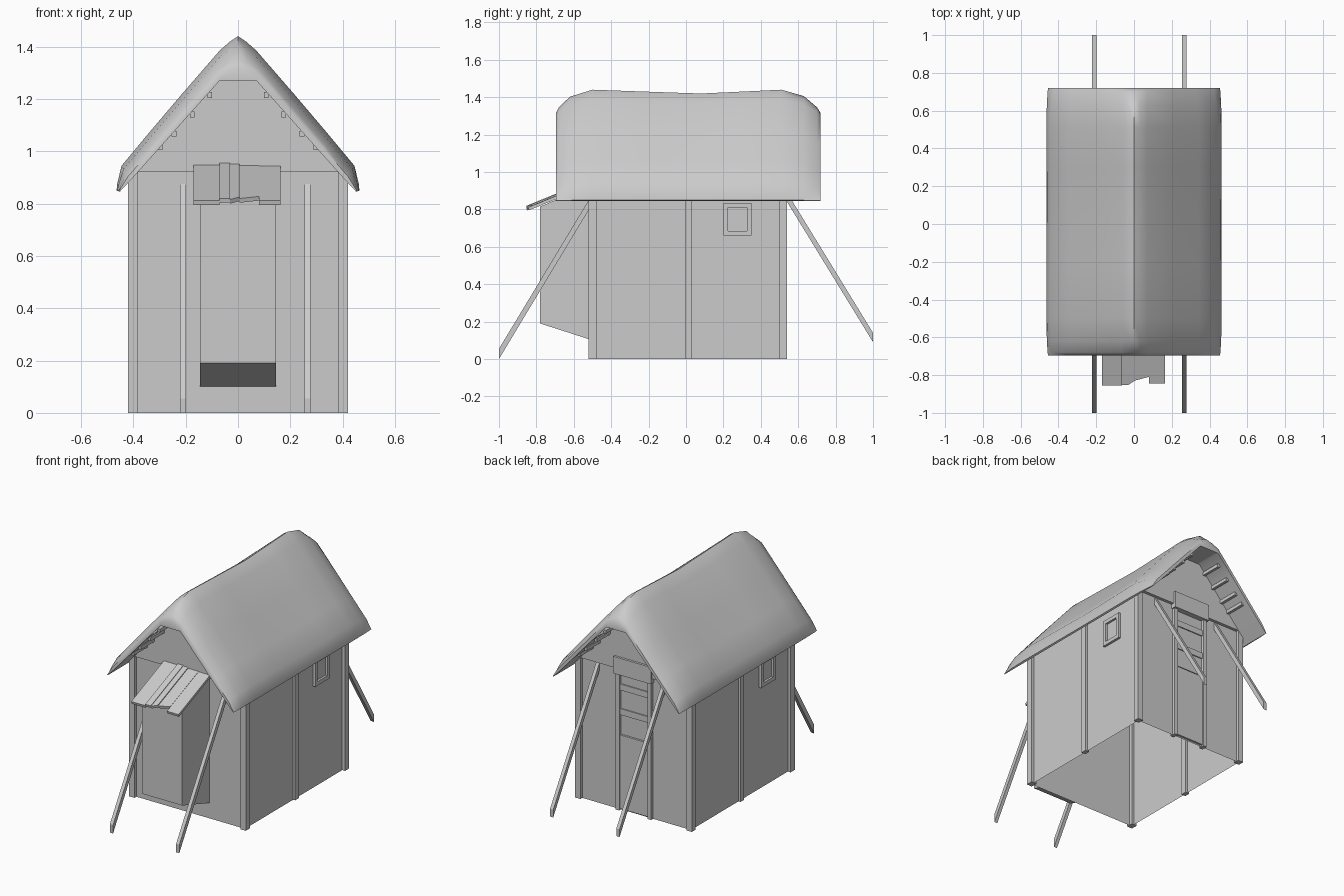
import bpy, bmesh
from mathutils import Vector

if "Cube" in bpy.data.objects:
    bpy.data.objects.remove(bpy.data.objects["Cube"])


def make(name, verts, faces):
    me = bpy.data.meshes.new(name)
    bm = bmesh.new()
    vs = [bm.verts.new(v) for v in verts]
    for f in faces:
        bm.faces.new([vs[i] for i in f])
    bmesh.ops.recalc_face_normals(bm, faces=bm.faces)
    bm.to_mesh(me)
    bm.free()
    ob = bpy.data.objects.new(name, me)
    bpy.context.collection.objects.link(ob)
    return ob


def prism(name, poly, offset):
    """Extrude a closed 3D polygon along an offset vector."""
    n, off = len(poly), Vector(offset)
    verts = [Vector(p) for p in poly] + [Vector(p) + off for p in poly]
    faces = [list(range(n)), list(range(n, 2 * n))]
    faces += [[i, (i + 1) % n, n + (i + 1) % n, n + i] for i in range(n)]
    return make(name, verts, faces)


def box(name, x0, x1, y0, y1, z0, z1):
    return prism(name, [(x0, y0, z0), (x1, y0, z0), (x1, y1, z0), (x0, y1, z0)],
                 (0, 0, z1 - z0))


# Wall shell, open at the bottom and top
base = [(-.4, -.5), (.4, -.5), (.4, .52), (-.4, .52)]
make("walls", [(x, y, z) for z in (0, .92) for x, y in base],
     [[i, (i + 1) % 4, 4 + (i + 1) % 4, 4 + i] for i in range(4)])

# Gables overhang the walls slightly
for name, y in (("front_gable", -.52), ("back_gable", .515)):
    prism(name, [(-.42, y, .92), (.42, y, .92), (.08, y, 1.29), (-.08, y, 1.29)],
          (0, .025, 0))

# Corner and middle posts
for s, side in ((-1, "left"), (1, "right")):
    xa, xb = sorted((s * .382, s * .42))
    box(side + "_front_post", xa, xb, -.52, -.475, 0, .92)
    box(side + "_back_post", xa, xb, .5, .54, 0, .92)
    xa, xb = sorted((s * .385, s * .415))
    box(side + "_middle_post", xa, xb, -.005, .032, 0, .9)

# Thatched roof: half profile of paired underside and outer points
inner = [(0, 1.27), (.035, 1.27), (.07, 1.27), (.2, 1.125), (.32, .99),
         (.41, .89), (.44, .858), (.452, .845)]
outer = [(0, 1.44), (.03, 1.42), (.07, 1.385), (.215, 1.218), (.345, 1.065),
         (.445, .945), (.462, .875), (.464, .85)]
stations = [(-.695, .27), (-.68, .45), (-.62, .78), (-.5, 1), (-.22, .94), (.08, .88),
            (.3, .94), (.51, 1), (.63, .8), (.7, .45), (.72, .27)]


def mirrored(pts):
    return [(-x, z) for x, z in pts[:0:-1]] + pts


lo, hi = mirrored(inner), mirrored(outer)
verts = []
for y, k in stations:
    verts += [(x, y, z) for x, z in lo]
    verts += [(a + (c - a) * k, y, b + (d - b) * k)
              for (a, b), (c, d) in reversed(list(zip(lo, hi)))]
m, n = len(lo), 2 * len(lo)
faces = [[r * n + i, r * n + (i + 1) % n, (r + 1) * n + (i + 1) % n, (r + 1) * n + i]
         for r in range(len(stations) - 1) for i in range(n)]
for r in (0, len(stations) - 1):
    faces += [[r * n + i, r * n + i + 1, r * n + n - 2 - i, r * n + n - 1 - i]
              for i in range(m - 1)]
roof = make("roof", verts, faces)
bpy.context.view_layer.objects.active = roof
roof.select_set(True)
bpy.ops.object.shade_smooth_by_angle(angle=.9)

# Roof battens poking out under the eaves at both gables
for i, (x, z) in enumerate([(.108, 1.212), (.175, 1.138), (.245, 1.064), (.297, 1.012)]):
    for s in (-1, 1):
        box(f"batten_{i}", s * x - .009, s * x + .009, -.66, .68, z - .008, z + .014)

# Slanting support beams, cut upright at the foot
for x, side in ((-.222, "left"), (.255, "right")):
    prism(side + "_front_brace", [(x, -1, 0), (x, -1, .055), (x, -.505, .875),
                                  (x, -.505, .822)], (.023, 0, 0))
    prism(side + "_back_brace", [(x, 1, .09), (x, 1, .14), (x, .525, .915),
                                 (x, .525, .865)], (.023, 0, 0))

# Front bay with slanted underside
prism("front_bay", [(-.145, -.78, .19), (-.145, -.78, .815), (-.145, -.5, .935),
                    (-.145, -.5, .1)], (.29, 0, 0))

# Uneven planks over the bay: x0, x1, front y at x0, front y at x1, lift
planks = [(-.17, -.07, -.85, -.85, .0), (-.07, -.03, -.85, -.848, .008),
          (-.03, .005, -.848, -.825, .004), (.005, .08, -.825, -.805, -.002),
          (.08, .163, -.84, -.84, -.004)]


def slope(y, lift):
    return .795 + (y + .85) * .41 + lift


for i, (x0, x1, ya, yb, d) in enumerate(planks):
    prism(f"bay_plank_{i}", [(x0, ya, slope(ya, d)), (x1, yb, slope(yb, d)),
                             (x1, -.5, slope(-.5, d)), (x0, -.5, slope(-.5, d))],
          (0, -.004, .016))

# Side windows: frame bars with a pane, opposite one turned half way round
for s, side in ((1, "right"), (-1, "left")):
    def bar(name, d, ya, yb, za, zb):
        xa, xb = sorted((s * .395, s * d))
        y0, y1 = sorted((.01 + s * (ya - .01), .01 + s * (yb - .01)))
        box(f"{side}_window_{name}", xa, xb, y0, y1, za, zb)
    bar("sill", .416, .2, .35, .66, .685)
    bar("head", .416, .2, .35, .81, .835)
    bar("near_jamb", .416, .2, .225, .685, .81)
    bar("far_jamb", .416, .325, .35, .685, .81)
    bar("pane", .402, .225, .325, .685, .81)

# Back door: jambs, header board, lower leaf and boarded upper leaf
for s, side in ((-1, "left"), (1, "right")):
    box(side + "_door_jamb", s * .115 - .013, s * .115 + .013, .5, .54, 0, .89)
box("door_header", -.135, .135, .51, .555, .89, 1.0)
box("lower_door", -.102, .102, .51, .533, .01, .49)
box("upper_door", -.102, .102, .51, .524, .5, .88)
for z in (.62, .78):
    box("door_batten", -.102, .102, .515, .531, z, z + .04)
